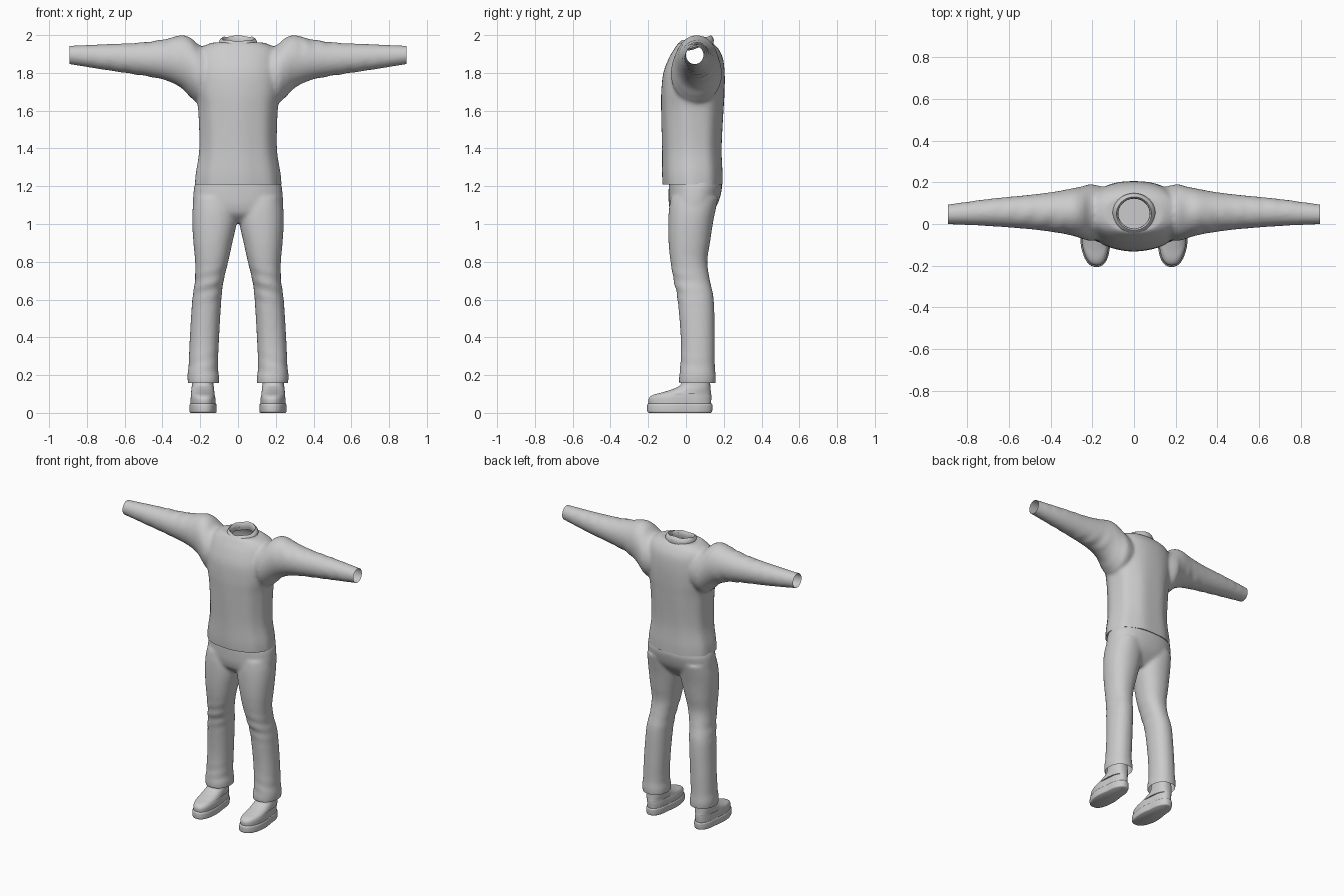
import bpy, bmesh
from math import sin, cos, pi, exp, copysign
from mathutils import Vector

if "Cube" in bpy.data.objects:
    bpy.data.objects.remove(bpy.data.objects["Cube"], do_unlink=True)

GREY = (0.6, 0.6, 0.6, 1)
cloth = bpy.data.materials.new("plain grey")
cloth.use_nodes = True
cloth.diffuse_color = GREY
cloth.node_tree.nodes["Principled BSDF"].inputs["Base Color"].default_value = GREY


def sample(keys, steps=8):
    """Smooth curve through rows of section measurements."""
    rows = []
    for i in range(len(keys) - 1):
        a, b = keys[max(i - 1, 0)], keys[i]
        c, d = keys[i + 1], keys[min(i + 2, len(keys) - 1)]
        for s in range(steps):
            t = s / steps
            rows.append([q + t / 2 * (r - p + t * (2 * p - 5 * q + 4 * r - w + t * (3 * (q - r) + w - p)))
                         for p, q, r, w in zip(a, b, c, d)])
    return rows + [list(keys[-1])]


def section(u0, u1, v0, v1, power=2.0, fold=None, count=48):
    """Rounded outline filling the box u0..u1, v0..v1."""
    points = []
    for i in range(count):
        a = 2 * pi * i / count
        r = 1 + (fold(a) if fold else 0)
        u = copysign(abs(cos(a)) ** (2 / power), cos(a)) * r
        v = copysign(abs(sin(a)) ** (2 / power), sin(a)) * r
        points.append(((u0 + u1) / 2 + u * (u1 - u0) / 2, (v0 + v1) / 2 + v * (v1 - v0) / 2))
    return points


def loft(bm, rings, closed=False):
    """Skin rings; cap the ends, or join the last ring to the first."""
    loops = [[bm.verts.new(p) for p in ring] for ring in rings]
    pairs = list(zip(loops, loops[1:]))
    if closed:
        pairs.append((loops[-1], loops[0]))
    for low, high in pairs:
        for i in range(len(low)):
            j = (i + 1) % len(low)
            bm.faces.new((low[i], low[j], high[j], high[i]))
    if not closed:
        bm.faces.new(loops[0][::-1])
        bm.faces.new(loops[-1])


def upright(bm, keys, power=2.0, fold=None, side=1):
    """Loft along z from rows of z, x0, x1, y0, y1."""
    rings = []
    for z, x0, x1, y0, y1 in sample(keys):
        wave = (lambda a, z=z: fold(a, z)) if fold else None
        rings.append([(side * x, y, z) for x, y in section(x0, x1, y0, y1, power, wave)])
    loft(bm, rings)


def finish(name, bm):
    bmesh.ops.recalc_face_normals(bm, faces=bm.faces)
    mesh = bpy.data.meshes.new(name)
    bm.to_mesh(mesh)
    bm.free()
    mesh.materials.append(cloth)
    obj = bpy.data.objects.new(name, mesh)
    bpy.context.collection.objects.link(obj)
    smooth(obj)
    return obj


def smooth(obj):
    bpy.ops.object.select_all(action='DESELECT')
    obj.select_set(True)
    bpy.context.view_layer.objects.active = obj
    bpy.ops.object.shade_smooth_by_angle(angle=0.9)


def fuse(obj):
    """Merge overlapping lofts into one soft garment and reopen it for trimming."""
    remesh = obj.modifiers.new("fuse", 'REMESH')
    remesh.mode = 'VOXEL'
    remesh.voxel_size = 0.01
    soften = obj.modifiers.new("soften", 'SMOOTH')
    soften.factor = 0.5
    soften.iterations = 8
    for modifier in ("fuse", "soften"):
        bpy.ops.object.modifier_apply(modifier=modifier)
    bm = bmesh.new()
    bm.from_mesh(obj.data)
    return bm


def trim(bm, point, normal, fill=False):
    """Cut away everything on the normal's side."""
    geom = bm.verts[:] + bm.edges[:] + bm.faces[:]
    cut = bmesh.ops.bisect_plane(bm, geom=geom, plane_co=point, plane_no=normal, clear_outer=True)
    if fill:
        rim = [e for e in cut["geom_cut"] if isinstance(e, bmesh.types.BMEdge)]
        bmesh.ops.edgenet_fill(bm, edges=rim)


def replace(obj, bm):
    bmesh.ops.recalc_face_normals(bm, faces=bm.faces)
    bm.to_mesh(obj.data)
    bm.free()
    obj.data.materials.clear()
    obj.data.materials.append(cloth)
    smooth(obj)


# Sweater: body and two sleeves fused, open at neck and cuffs
HEM, CUFF, NECK_Y = 1.21, 0.893, 0.05
body = [(1.18, -.23, .23, -.12, .195), (1.26, -.225, .225, -.125, .195), (1.4, -.205, .205, -.125, .19),
        (1.6, -.21, .21, -.13, .2), (1.7, -.225, .225, -.13, .205), (1.8, -.23, .23, -.12, .205),
        (1.88, -.22, .22, -.09, .195), (1.93, -.2, .2, -.06, .17), (1.96, -.14, .14, -.04, .14)]
sleeve = [(.08, -.05, .16, 1.68, 1.9), (.2, -.08, .19, 1.64, 1.945), (.25, -.07, .18, 1.67, 1.985),
          (.3, -.055, .17, 1.72, 2), (.38, -.04, .155, 1.76, 1.98), (.5, -.025, .14, 1.785, 1.962),
          (.7, -.01, .12, 1.815, 1.952), (.92, 0, .09, 1.85, 1.943)]
bm = bmesh.new()
upright(bm, body, 2.3, lambda a, z: 0.012 * sin(9 * a + 2 * z) * max(0, min(1, (1.8 - z) * 4)))
for side in (1, -1):
    rings = []
    for x, y0, y1, z0, z1 in sample(sleeve):
        depth = 0.03 if 0.32 < x < 0.85 else 0
        crease = lambda a, x=x, d=depth: d * sin(75 * x + 2 * sin(a + 1)) * max(0, sin(2 * a + 9 * x))
        rings.append([(side * x, y, z) for y, z in section(y0, y1, z0, z1, 2, crease)])
    loft(bm, rings)
sweater = finish("sweater", bm)
bm = fuse(sweater)
trim(bm, (0, 0, HEM), (0, 0, -1), fill=True)
for side in (1, -1):
    trim(bm, (side * CUFF, 0, 0), (side, 0, 0))
hole = [f for f in bm.faces if f.calc_center_median().z > 1.88
        and (f.calc_center_median() - Vector((0, NECK_Y, f.calc_center_median().z))).length < 0.078]
bmesh.ops.delete(bm, geom=hole, context='FACES')
replace(sweater, bm)

# Collar: a folded band, higher at the nape
bm = bmesh.new()
profile = [(.1, 1.93), (.103, 1.95), (.096, 1.966), (.084, 1.975), (.076, 1.966), (.075, 1.94), (.08, 1.92)]
rings = []
for i in range(64):
    a = 2 * pi * i / 64
    lift = 0.008 + 0.014 * sin(a) + 0.003 * sin(5 * a)
    rings.append([(r * cos(a), NECK_Y + 0.95 * r * sin(a), z + lift) for r, z in profile])
loft(bm, rings, closed=True)
finish("collar", bm)


# Trousers: hips and two legs fused, with creases at knee and hem
def leg_fold(a, z):
    knee = exp(-((z - 0.67) / 0.09) ** 2)
    hem = exp(-((z - 0.25) / 0.07) ** 2)
    return 0.035 * sin(85 * z + 2 * cos(a)) * (knee + 0.6 * hem) * (0.5 - 0.5 * sin(a))


hips = [(1.01, -.14, .14, -.03, .09), (1.05, -.22, .22, -.075, .13), (1.1, -.238, .238, -.09, .165),
        (1.16, -.236, .236, -.092, .185), (1.21, -.228, .228, -.09, .19), (1.26, -.2, .2, -.08, .17)]
leg = [(.14, .1, .262, -.035, .155), (.19, .1, .268, -.037, .158), (.25, .106, .262, -.03, .153),
       (.4, .1, .255, -.028, .152), (.6, .088, .242, -.045, .147), (.7, .076, .228, -.065, .127),
       (.8, .052, .227, -.082, .113), (.9, .03, .236, -.092, .127), (1, .008, .242, -.094, .142),
       (1.08, .004, .24, -.09, .158), (1.14, .02, .23, -.08, .17)]
bm = bmesh.new()
upright(bm, hips, 2.3)
for side in (1, -1):
    upright(bm, leg, 2.2, leg_fold, side)
trousers = finish("trousers", bm)
bm = fuse(trousers)
trim(bm, (0, 0, 0.158), (0, 0, -1))
replace(trousers, bm)

# Shoes: rounded upper with an ankle, on a welted sole with a narrow waist
upper = [(.04, .118, .252, -.196, .132), (.075, .118, .252, -.197, .134), (.095, .122, .25, -.175, .134),
         (.11, .125, .248, -.12, .132), (.13, .127, .246, -.06, .13), (.155, .13, .243, -.025, .128),
         (.22, .135, .238, -.01, .12)]
sole = [(0, .118, .252, -.195, .13), (.008, .112, .258, -.205, .138), (.04, .112, .258, -.205, .14),
        (.05, .117, .253, -.198, .135)]
for side, label in ((1, "left"), (-1, "right")):
    for part, keys in (("shoe", upper), ("sole", sole)):
        bm = bmesh.new()
        upright(bm, keys, 2.4, None, side)
        for v in bm.verts:
            pinch = 0.14 * exp(-((v.co.y - 0.03) / 0.06) ** 2) if v.co.z < 0.1 else 0
            heel = 0.1 if v.co.y > 0.03 and v.co.z < 0.1 else 0
            middle = side * 0.185
            v.co.x = middle + (v.co.x - middle) * (1 - max(pinch, heel))
            v.co.x -= side * 0.05 * max(0, -v.co.y - 0.1)
        finish(label + "_" + part, bm)
